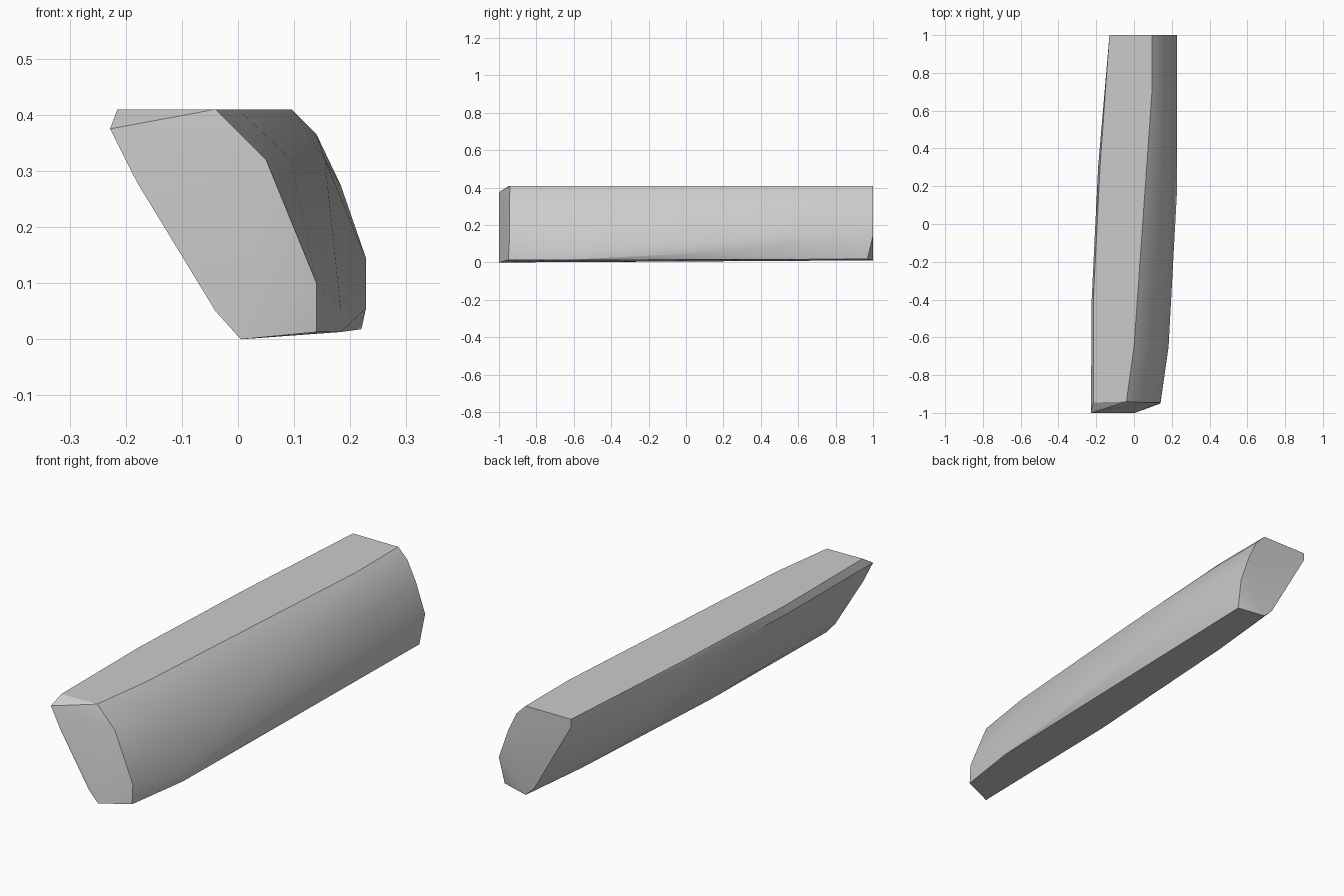
import bpy
import bmesh
import math
from mathutils import Vector

default_cube = bpy.data.objects.get("Cube")
if default_cube:
    bpy.data.objects.remove(default_cube, do_unlink=True)


def make_material(name, value):
    """Plain grey material for viewport and render."""
    material = bpy.data.materials.new(name)
    material.use_nodes = True
    colour = (value, value, value, 1)
    material.diffuse_color = colour
    material.node_tree.nodes["Principled BSDF"].inputs["Base Color"].default_value = colour
    return material


def rail(z, *stations):
    """Points along the beam at one height, given as (x, y) pairs."""
    return [Vector((x, y, z)) for x, y in stations]


points = []

# Flat top: left and right edges, both bowing outwards
points += rail(.41, (-.215, -.945), (-.215, -.4), (-.18, .3), (-.13, 1))
points += rail(.41, (-.04, -.94), (0, -.65), (.05, .1), (.095, .7), (.095, 1))

# Rounded right flank, from the shoulder down to the lower edge
points += rail(.365, (.14, .7), (.14, 1))
points += rail(.32, (.05, -.945), (.095, -.65), (.155, .15))
points += rail(.275, (.183, .7), (.183, 1))
points += rail(.145, (.228, .7), (.228, 1))
points += rail(.1, (.14, -.945))
points += rail(.055, (.183, -.65), (.228, .18))
points += rail(.013, (.14, -.95), (.183, -.65))
points += rail(.018, (.22, .97))

# Sloping left flank
points += rail(.375, (-.228, -1), (-.224, -.4), (-.19, .3), (-.13, 1))
points += rail(.28, (-.18, -1))
points += rail(.05, (-.04, -1), (-.035, -.4), (-.003, .3), (.054, 1))

# Lower left edge, rising slightly towards the back
points += rail(0, (.005, -1))
points += rail(.004, (.015, -.2))
points += rail(.009, (.06, .65))
points += rail(.011, (.095, 1))

# Skin the rails as one convex solid
bm = bmesh.new()
for point in points:
    bm.verts.new(point)
bmesh.ops.convex_hull(bm, input=bm.verts)
loose = [vert for vert in bm.verts if not vert.link_faces]
bmesh.ops.delete(bm, geom=loose, context="VERTS")
bmesh.ops.dissolve_limit(bm, angle_limit=math.radians(1),
                         verts=bm.verts, edges=bm.edges)
bmesh.ops.recalc_face_normals(bm, faces=bm.faces)

mesh = bpy.data.meshes.new("faceted_beam")
bm.to_mesh(mesh)
bm.free()
mesh.materials.append(make_material("light grey", .6))
beam = bpy.data.objects.new("faceted_beam", mesh)
bpy.context.collection.objects.link(beam)

# Soft flank with crisp end caps and top edges
bpy.ops.object.select_all(action="DESELECT")
beam.select_set(True)
bpy.context.view_layer.objects.active = beam
bpy.ops.object.shade_smooth_by_angle(angle=math.radians(30))
